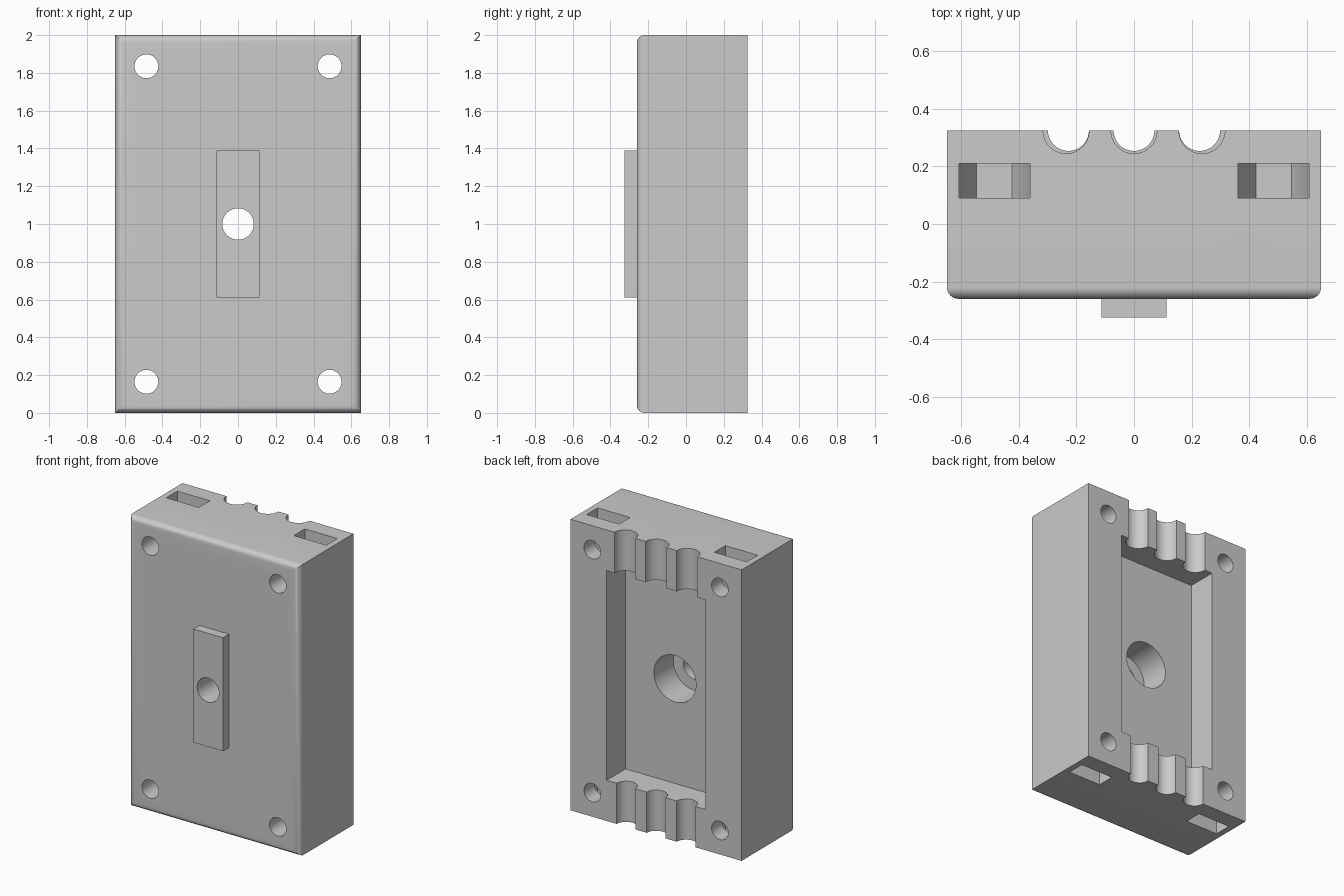
import bpy, bmesh, math
from mathutils import Matrix, Vector

if "Cube" in bpy.data.objects:
    bpy.data.objects.remove(bpy.data.objects["Cube"])

grey = bpy.data.materials.new("plain grey")
grey.diffuse_color = (0.6, 0.6, 0.6, 1)
grey.use_nodes = True
grey.node_tree.nodes["Principled BSDF"].inputs["Base Color"].default_value = grey.diffuse_color


def add_object(name, bm):
    bmesh.ops.recalc_face_normals(bm, faces=bm.faces)
    mesh = bpy.data.meshes.new(name)
    bm.to_mesh(mesh)
    bm.free()
    mesh.materials.append(grey)
    ob = bpy.data.objects.new(name, mesh)
    bpy.context.collection.objects.link(ob)
    return ob


def box_mesh(lo, hi):
    bm = bmesh.new()
    lo, hi = Vector(lo), Vector(hi)
    bmesh.ops.create_cube(bm, size=1, matrix=Matrix.Translation((lo + hi) / 2)
                          @ Matrix.Diagonal((*(hi - lo), 1)))
    return bm


def box(name, lo, hi):
    return add_object(name, box_mesh(lo, hi))


def cylinder(name, centre, radius, length, axis, sides=64):
    bm = bmesh.new()
    turn = Matrix.Rotation(math.pi / 2, 4, 'X') if axis == 'Y' else Matrix()
    bmesh.ops.create_cone(bm, cap_ends=True, segments=sides, radius1=radius,
                          radius2=radius, depth=length,
                          matrix=Matrix.Translation(centre) @ turn)
    return add_object(name, bm)


def prism(name, outline, y0, y1):
    """Extrude an (x, z) outline from y0 to y1."""
    bm = bmesh.new()
    face = bm.faces.new([bm.verts.new((x, y0, z)) for x, z in outline])
    out = bmesh.ops.extrude_face_region(bm, geom=[face])
    verts = [v for v in out["geom"] if isinstance(v, bmesh.types.BMVert)]
    bmesh.ops.translate(bm, verts=verts, vec=(0, y1 - y0, 0))
    return add_object(name, bm)


def combine(target, tool, operation='DIFFERENCE'):
    mod = target.modifiers.new("combine", 'BOOLEAN')
    mod.operation, mod.solver, mod.object = operation, 'EXACT', tool
    bpy.context.view_layer.objects.active = target
    bpy.ops.object.modifier_apply(modifier=mod.name)
    bpy.data.objects.remove(tool, do_unlink=True)


FRONT, BACK, FLOOR = -0.26, 0.325, 0.12

# Main block with rounded front edges
bm = box_mesh((-0.65, FRONT, 0), (0.65, BACK, 2))
edges = [e for e in bm.edges if all(v.co.y < 0 for v in e.verts)]
bmesh.ops.bevel(bm, geom=edges, offset=0.04, segments=8, profile=0.5, affect='EDGES')
body = add_object("housing", bm)

# Raised key on the front
combine(body, box("front_key", (-0.113, -0.325, 0.61), (0.113, FRONT + 0.05, 1.39)), 'UNION')

# Rear pocket, centre hole and its counterbore
combine(body, box("pocket", (-0.375, FLOOR, 0.28), (0.375, BACK + 0.1, 1.72)))
combine(body, cylinder("counterbore", (0, FLOOR - 0.055, 1), 0.16, 0.31, 'Y'))
combine(body, cylinder("centre_hole", (0, 0, 1), 0.083, 1, 'Y'))

# Cable grooves at the top and bottom of the back
for z, radius, pitch in ((1.85, 0.08, 0.236), (0.15, 0.071, 0.228)):
    for i in (-1, 0, 1):
        combine(body, cylinder("groove", (i * pitch, BACK, z), radius, 0.4, 'Z'))

# Corner screw holes and the hexagon-ended nut slots that meet them
R = 0.1235
H = R * math.sqrt(3) / 2
for sx in (-1, 1):
    for sz in (-1, 1):
        x, z = sx * 0.485, 1 + sz * 0.835
        end = 1 + sz * 1.1
        outline = [(x - R, end), (x - R, z), (x - R / 2, z - sz * H),
                   (x + R / 2, z - sz * H), (x + R, z), (x + R, end)]
        combine(body, prism("nut_slot", outline, 0.09, 0.21))
        combine(body, cylinder("screw_hole", (x, 0, z), 0.063, 1, 'Y', 48))

# Smooth the curved walls, keep the edges crisp
bpy.ops.object.select_all(action='DESELECT')
body.select_set(True)
bpy.context.view_layer.objects.active = body
bpy.ops.object.shade_smooth_by_angle(angle=math.radians(30))
